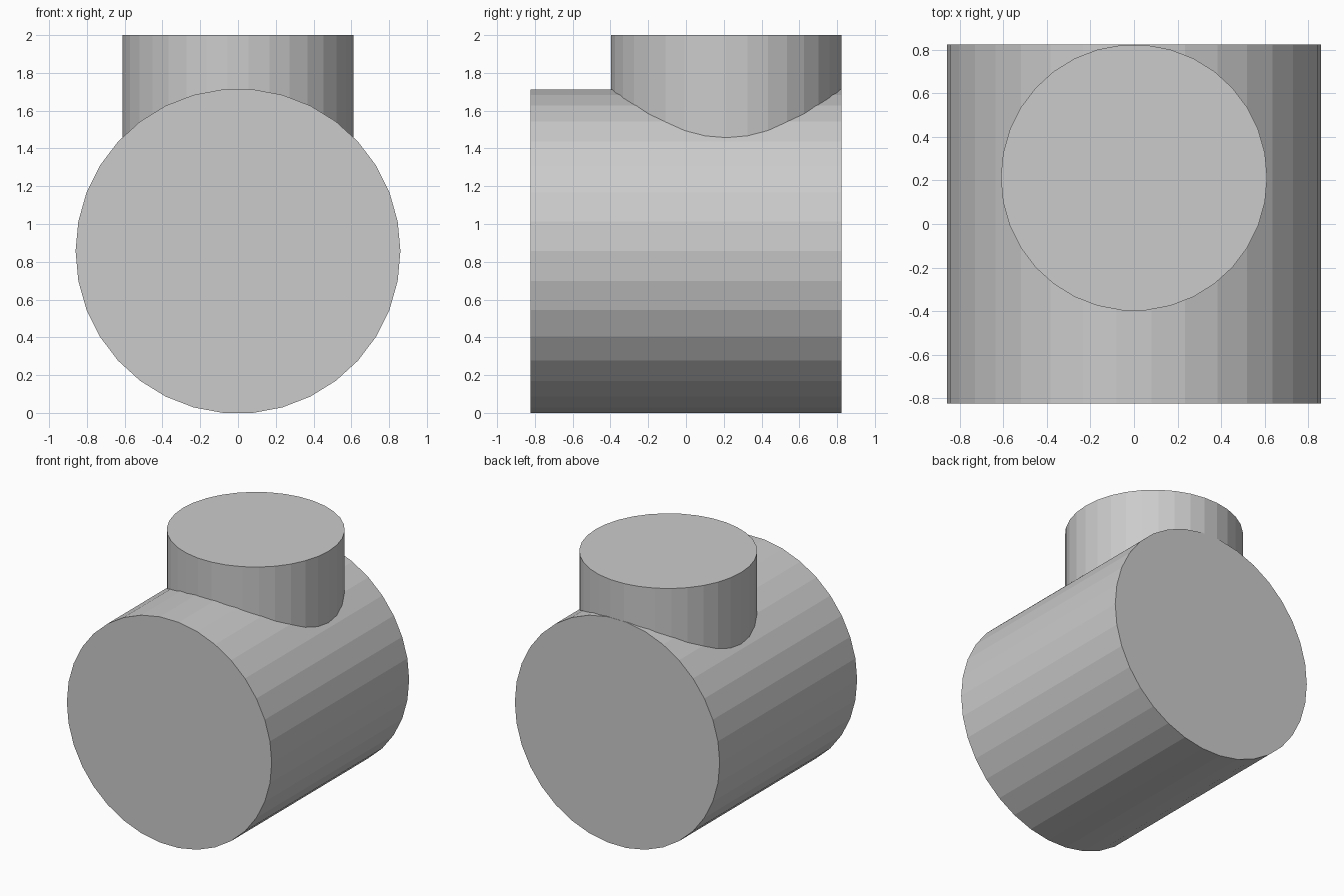
import bpy, bmesh
from math import radians, cos
from mathutils import Matrix

if "Cube" in bpy.data.objects:
    bpy.data.objects.remove(bpy.data.objects["Cube"])

SIDES = 34
FLAT = cos(radians(180 / SIDES))   # flat-to-corner ratio of the polygon


def cylinder(name, radius, length, matrix):
    """Flat-shaded cylinder along local z, with corners on local x."""
    mesh = bpy.data.meshes.new(name)
    bm = bmesh.new()
    bmesh.ops.create_cone(bm, cap_ends=True, segments=SIDES, radius1=radius,
                          radius2=radius, depth=length)
    # put a corner on +x whatever the primitive's starting angle
    vx = max(bm.verts, key=lambda v: v.co.x).co
    if abs(vx.y) > 1e-4:
        bmesh.ops.rotate(bm, verts=bm.verts, matrix=Matrix.Rotation(radians(90), 3, 'Z'))
    bmesh.ops.transform(bm, matrix=matrix, verts=bm.verts)
    bm.to_mesh(mesh)
    bm.free()
    obj = bpy.data.objects.new(name, mesh)
    bpy.context.collection.objects.link(obj)
    return obj


# Large horizontal barrel, resting on one flat side
R = 0.86
barrel = cylinder("barrel", R, 1.648,
                  Matrix.Translation((0, 0, R * FLAT)) @ Matrix.Rotation(radians(90), 4, 'X'))

# Short upright neck, flush with the back end of the barrel
neck = cylinder("neck_tool", 0.612, 1.0, Matrix.Translation((0, 0.213, 1.5)))
neck.hide_render = True
neck.hide_viewport = True

# Merge the neck into the barrel
union = barrel.modifiers.new("neck_union", 'BOOLEAN')
union.operation = 'UNION'
union.solver = 'EXACT'
union.object = neck
